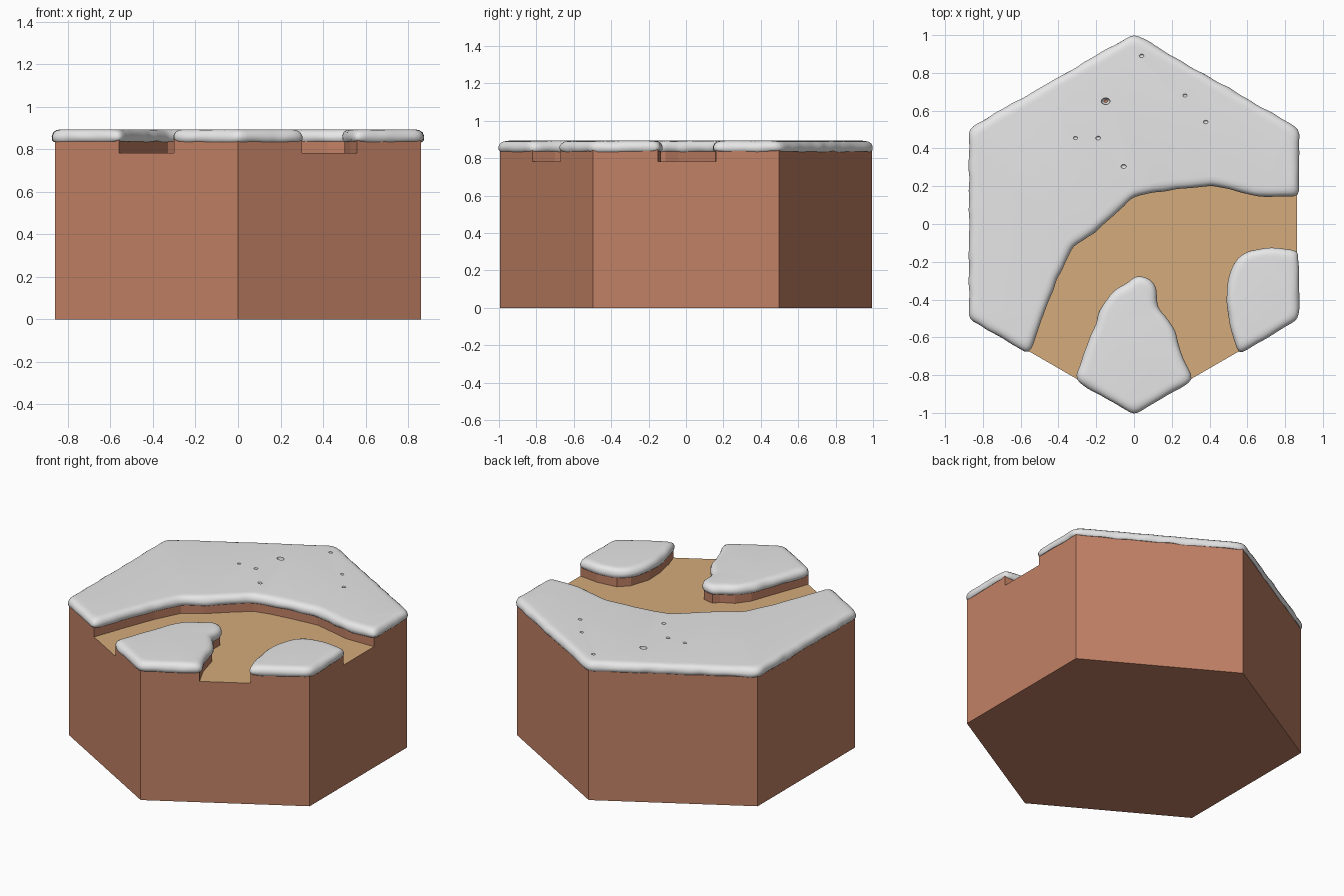
import bpy, bmesh, math
from mathutils import Vector, noise

if "Cube" in bpy.data.objects:
    bpy.data.objects.remove(bpy.data.objects["Cube"], do_unlink=True)

R = 0.995                 # hexagon corner radius
HALF = R * math.sqrt(3) / 2
PATH_Z = 0.782
DIRT_Z = 0.858


def material(name, rgb):
    m = bpy.data.materials.new(name)
    m.use_nodes = True
    m.diffuse_color = (*rgb, 1)
    bsdf = m.node_tree.nodes["Principled BSDF"]
    bsdf.inputs["Base Color"].default_value = (*rgb, 1)
    bsdf.inputs["Roughness"].default_value = 0.9
    return m


dirt = material("brown earth", (0.54, 0.22, 0.13))
sand = material("sandy path", (0.66, 0.41, 0.20))
snow = material("white snow", (0.8, 0.8, 0.8))


def rim(x):
    """Point on the front rim of the hexagon."""
    return (x, -R + abs(x) / math.sqrt(3))


def finish(bm, name, mats):
    bmesh.ops.recalc_face_normals(bm, faces=bm.faces)
    me = bpy.data.meshes.new(name)
    bm.to_mesh(me)
    bm.free()
    for m in mats:
        me.materials.append(m)
    ob = bpy.data.objects.new(name, me)
    bpy.context.collection.objects.link(ob)
    return ob


def prism(name, outline, z0, z1, mats):
    bm = bmesh.new()
    low = [bm.verts.new((x, y, z0)) for x, y in outline]
    high = [bm.verts.new((x, y, z1)) for x, y in outline]
    bm.faces.new(low[::-1])
    top = bm.faces.new(high)
    top.material_index = len(mats) - 1
    for i in range(len(low)):
        j = (i + 1) % len(low)
        bm.faces.new((low[i], low[j], high[j], high[i]))
    return finish(bm, name, mats)


def offset(outline, d):
    """Mitred outward offset of a counter-clockwise outline."""
    pts = [Vector(p) for p in outline]
    out = []
    for i, p in enumerate(pts):
        a = (p - pts[i - 1]).normalized()
        b = (pts[(i + 1) % len(pts)] - p).normalized()
        na, nb = Vector((a.y, -a.x)), Vector((b.y, -b.x))
        out.append(p + (na + nb) * (d / (1 + na.dot(nb))))
    return out


def refine(pts, counts):
    """Subdivide each side, then soften the corners."""
    fine = []
    for i, p in enumerate(pts):
        q = pts[(i + 1) % len(pts)]
        fine += [p.lerp(q, k / counts[i]) for k in range(counts[i])]
    for _ in range(2):
        n = len(fine)
        fine = [fine[i - 1] * 0.25 + fine[i] * 0.5 + fine[(i + 1) % n] * 0.25
                for i in range(n)]
    return fine


# Snow edge section: outward offset, height, amount of wobble
EDGE = [(-0.02, 0.840, 0), (0.003, 0.836, 1), (0.011, 0.845, 1),
        (0.012, 0.862, 1), (0.005, 0.879, 0.8), (-0.008, 0.889, 0.4),
        (-0.024, 0.893, 0.1), (-0.04, 0.894, 0)]


def snow_slab(name, outline):
    sides = zip(outline, outline[1:] + outline[:1])
    counts = [max(2, round(math.dist(p, q) / 0.025)) for p, q in sides]
    bm = bmesh.new()
    rings = []
    for d, z, wobble in EDGE:
        ring = []
        for p in refine(offset(outline, d), counts):
            w = noise.noise_vector(Vector((p.x, p.y, z)) * 12) * 0.007 * wobble
            ring.append(bm.verts.new((p.x + w.x, p.y + w.y, z + w.z * 0.6)))
        rings.append(ring)
    n = len(rings[0])
    for a, b in zip(rings, rings[1:]):
        for i in range(n):
            j = (i + 1) % n
            bm.faces.new((a[i], a[j], b[j], b[i]))
    bm.faces.new(rings[0][::-1])
    bm.faces.new(rings[-1])
    return finish(bm, name, [snow])


def smooth(ob):
    bpy.ops.object.select_all(action='DESELECT')
    ob.select_set(True)
    bpy.context.view_layer.objects.active = ob
    bpy.ops.object.shade_smooth_by_angle(angle=math.radians(50))


# Hexagonal block with the path as its top
hexagon = [(R * math.sin(k * math.pi / 3), -R * math.cos(k * math.pi / 3))
           for k in range(6)]
prism("earth_block", hexagon, 0, PATH_Z, [dirt, sand])

# Raised banks either side of the forked path
banks = {
    "back": [rim(-0.56), (-0.48, -0.45), (-0.41, -0.27), (-0.33, -0.11),
             (-0.22, -0.04), (-0.1, 0.07), (0, 0.155), (0.1, 0.18),
             (0.25, 0.2), (0.42, 0.215), (0.55, 0.185), (0.66, 0.157),
             (HALF, 0.16), (HALF, R / 2), (0, R), (-HALF, R / 2),
             (-HALF, -R / 2)],
    "front": [rim(-0.3), rim(0), rim(0.3), (0.24, -0.7), (0.2, -0.55),
              (0.11, -0.44), (0.11, -0.34), (0.08, -0.3), (0.01, -0.285),
              (-0.02, -0.32), (-0.1, -0.36), (-0.16, -0.44), (-0.21, -0.58)],
    "left": [rim(0.56), (HALF, -R / 2), (HALF, -0.15), (0.73, -0.135),
             (0.6, -0.15), (0.54, -0.21), (0.5, -0.34), (0.505, -0.45),
             (0.53, -0.58)],
}
slabs = {}
for key, outline in banks.items():
    prism(key + "_bank", outline, PATH_Z, DIRT_Z, [dirt])
    slabs[key] = snow_slab(key + "_snow", outline)

# Small pits in the large snow slab; the widest reaches the earth
bm = bmesh.new()
for x, y, r in [(0.04, 0.89, 0.013), (-0.15, 0.65, 0.024), (0.27, 0.68, 0.012),
                (0.38, 0.54, 0.013), (-0.31, 0.455, 0.012),
                (-0.19, 0.455, 0.014), (-0.055, 0.305, 0.015)]:
    ball = bmesh.ops.create_uvsphere(bm, u_segments=12, v_segments=8, radius=r)
    deep = 1.7 if r > 0.02 else 1
    for v in ball["verts"]:
        v.co = Vector((v.co.x + x, v.co.y * 0.75 + y, v.co.z * deep + 0.895))
cutter = finish(bm, "pit_cutter", [snow])
cutter.hide_render = True
back = slabs["back"]
mod = back.modifiers.new("pits", 'BOOLEAN')
mod.operation = 'DIFFERENCE'
mod.solver = 'EXACT'
mod.object = cutter
bpy.context.view_layer.objects.active = back
bpy.ops.object.modifier_apply(modifier=mod.name)
bpy.data.objects.remove(cutter, do_unlink=True)

for slab in slabs.values():
    smooth(slab)
